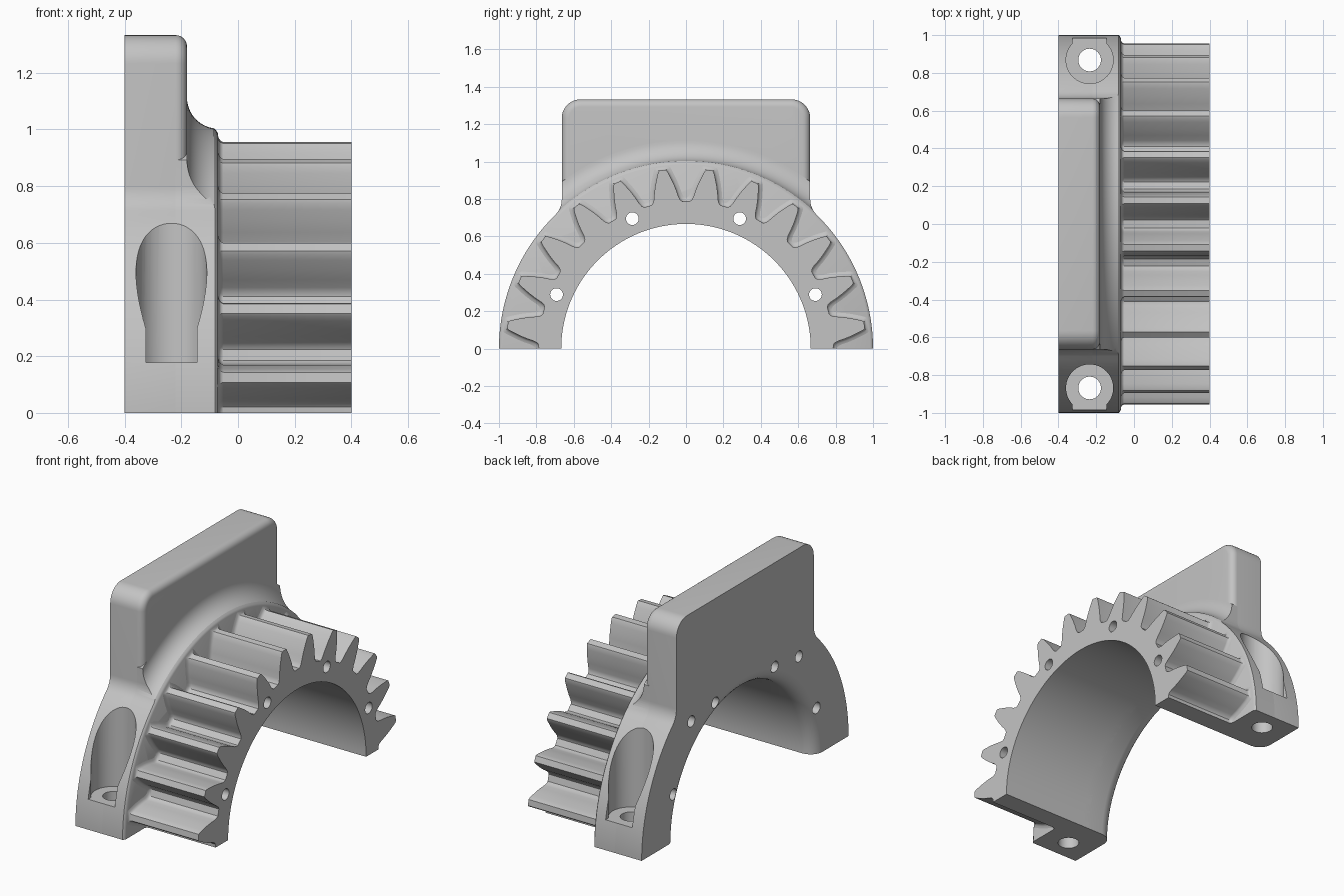
import bpy, bmesh
from math import sin, cos, pi, atan2, sqrt, radians, asin
from mathutils import Vector

if "Cube" in bpy.data.objects:
    bpy.data.objects.remove(bpy.data.objects["Cube"], do_unlink=True)

BACK, PLATE_FRONT, FLANGE_FRONT, GEAR_FRONT = -0.4, -0.18, -0.07, 0.4
BORE, BORE_ROUND = 0.667, 0.08
EDGE, COVE = 0.04, 0.11

grey = bpy.data.materials.new("machined_grey")
grey.use_nodes = True
grey.diffuse_color = (0.55, 0.55, 0.55, 1)
grey.node_tree.nodes["Principled BSDF"].inputs["Base Color"].default_value = grey.diffuse_color


def loft(name, rings):
    """Closed solid through matching rings of points."""
    bm = bmesh.new()
    loops = [[bm.verts.new(p) for p in ring] for ring in rings]
    for a, b in zip(loops, loops[1:]):
        for i in range(len(a)):
            j = (i + 1) % len(a)
            bm.faces.new((a[i], a[j], b[j], b[i]))
    bm.faces.new(loops[0][::-1])
    bm.faces.new(loops[-1])
    bmesh.ops.recalc_face_normals(bm, faces=bm.faces)
    mesh = bpy.data.meshes.new(name)
    bm.to_mesh(mesh)
    bm.free()
    obj = bpy.data.objects.new(name, mesh)
    bpy.context.collection.objects.link(obj)
    mesh.materials.append(grey)
    return obj


def activate(obj):
    bpy.ops.object.select_all(action='DESELECT')
    obj.select_set(True)
    bpy.context.view_layer.objects.active = obj


def boolean(obj, cutter, operation='DIFFERENCE'):
    activate(obj)
    mod = obj.modifiers.new("cut", 'BOOLEAN')
    mod.object, mod.operation, mod.solver = cutter, operation, 'EXACT'
    bpy.ops.object.modifier_apply(modifier=mod.name)


def at_x(x, outline):
    return [Vector((x, y, z)) for y, z in outline]


def arc(cy, cz, r, start, end, n):
    return [(cy + r * cos(start + (end - start) * i / n),
             cz + r * sin(start + (end - start) * i / n)) for i in range(n + 1)]


def disc(x, r, cy=0, cz=0, n=160):
    return at_x(x, arc(cy, cz, r, 0, 2 * pi, n)[:-1])


def saddle_outline(inset):
    """Half disc merging through concave fillets into an upright plate."""
    w, top, r = 0.664 - inset, 1.333 - inset, 1 - inset
    corner, fillet = 0.1 - inset, 0.12
    fz = sqrt((r + fillet) ** 2 - (w + fillet) ** 2)
    t = atan2(fz, w + fillet)
    half = arc(0, 0, r, 0, t, 32)
    half += arc(w + fillet, fz, fillet, t + pi, pi, 8)[1:]
    half += arc(w - corner, top - corner, corner, 0, pi / 2, 10)
    return half + [(-y, z) for y, z in reversed(half)]


def gear_outline(grow):
    """Half ring with twelve teeth, swollen by grow for the root fillet."""
    flank = [(0.788, 0.083), (0.797, 0.073), (0.815, 0.066), (0.85, 0.059), (0.89, 0.048),
             (0.93, 0.034), (0.953, 0.025), (0.962, 0.018)]
    pts = [(0.787 + grow, 0)]
    for i in range(12):
        c = radians(7.5 + 15 * i)
        sides = [(r, -w - grow) for r, w in flank] + [(r, w + grow) for r, w in reversed(flank)]
        for r, w in sides:
            a = c + w / r
            pts.append(((r + grow) * cos(a), (r + grow) * sin(a)))
    pts.append((-0.787 - grow, 0))
    return pts + arc(0, 0, BORE, pi, 0, 80)


# Upright plate with its front edge rounded
steps = [i * pi / 12 for i in range(7)]
rings = [at_x(BACK, saddle_outline(0))]
rings += [at_x(PLATE_FRONT - EDGE + EDGE * sin(a), saddle_outline(EDGE * (1 - cos(a)))) for a in steps]
plate = loft("mounting_plate", rings)

# Flange: the same outline trimmed by a coved collar
flange = loft("flange", [at_x(x, saddle_outline(0)) for x in (PLATE_FRONT - EDGE, FLANGE_FRONT)])
cove = [(-0.3, 1 + COVE)]
for i in range(13):
    a = pi + radians(82) * i / 12
    cove.append((FLANGE_FRONT + COVE * cos(a), 1.003 + COVE + COVE * sin(a)))
cove += [(-0.076, 0.995), (-0.07, 0.985), (-0.05, 0.95)]
collar = loft("collar_trim", [disc(x, r) for x, r in cove])
boolean(flange, collar, 'INTERSECT')

# Toothed half ring, flared where it meets the flange
gear = loft("toothed_half_ring", [at_x(FLANGE_FRONT + d, gear_outline(g)) for d, g in
                                  ((0, 0.018), (0.004, 0.009), (0.01, 0.003), (0.018, 0))]
            + [at_x(GEAR_FRONT, gear_outline(0))])

# Bore cutter with a rounded back rim
bore_rings = [disc(BACK - 0.002, BORE + BORE_ROUND)]
for a in steps[1:]:
    bore_rings.append(disc(BACK + BORE_ROUND * (1 - cos(a)), BORE + BORE_ROUND * (1 - sin(a))))
bore = loft("bore_cutter", bore_rings + [disc(0.5, BORE)])

body_cutters, through_cutters = [bore], []
for side in (-1, 1):
    # Pin holes through the whole length, and blind dowel holes in the back
    for y, z in ((0.287, 0.695), (0.692, 0.289)):
        through_cutters.append(loft("pin_cutter", [disc(x, 0.034, side * y, z, 32) for x in (-0.5, 0.5)]))
    body_cutters.append(loft("dowel_cutter", [disc(x, 0.034, side * 0.52, 0.67, 32) for x in (-0.5, -0.15)]))
    # Bolt pocket, open outwards, with a bolt hole below it
    cx, cy, r, slot = -0.235, 0.868, 0.125, 0.09
    t = asin(slot / r)
    key = [(cx + slot, cy + 0.25)]
    key += arc(cx, cy, r, pi / 2 - t, -1.5 * pi + t, 40)
    key += [(cx - slot, cy + 0.25)]
    hole = arc(cx, cy, 0.06, 0, 2 * pi, 40)[:-1]
    for name, outline, low, high in (("pocket_cutter", key, 0.177, 1.0), ("bolt_cutter", hole, -0.1, 0.3)):
        body_cutters.append(loft(name, [[Vector((x, side * y, z)) for x, y in outline] for z in (low, high)]))

for part in (plate, flange):
    for cutter in body_cutters + through_cutters:
        boolean(part, cutter)
for cutter in through_cutters:
    boolean(gear, cutter)
for cutter in body_cutters + through_cutters + [collar]:
    bpy.data.objects.remove(cutter, do_unlink=True)

for part in (plate, flange, gear):
    activate(part)
    bpy.ops.object.shade_smooth_by_angle(angle=radians(32))
